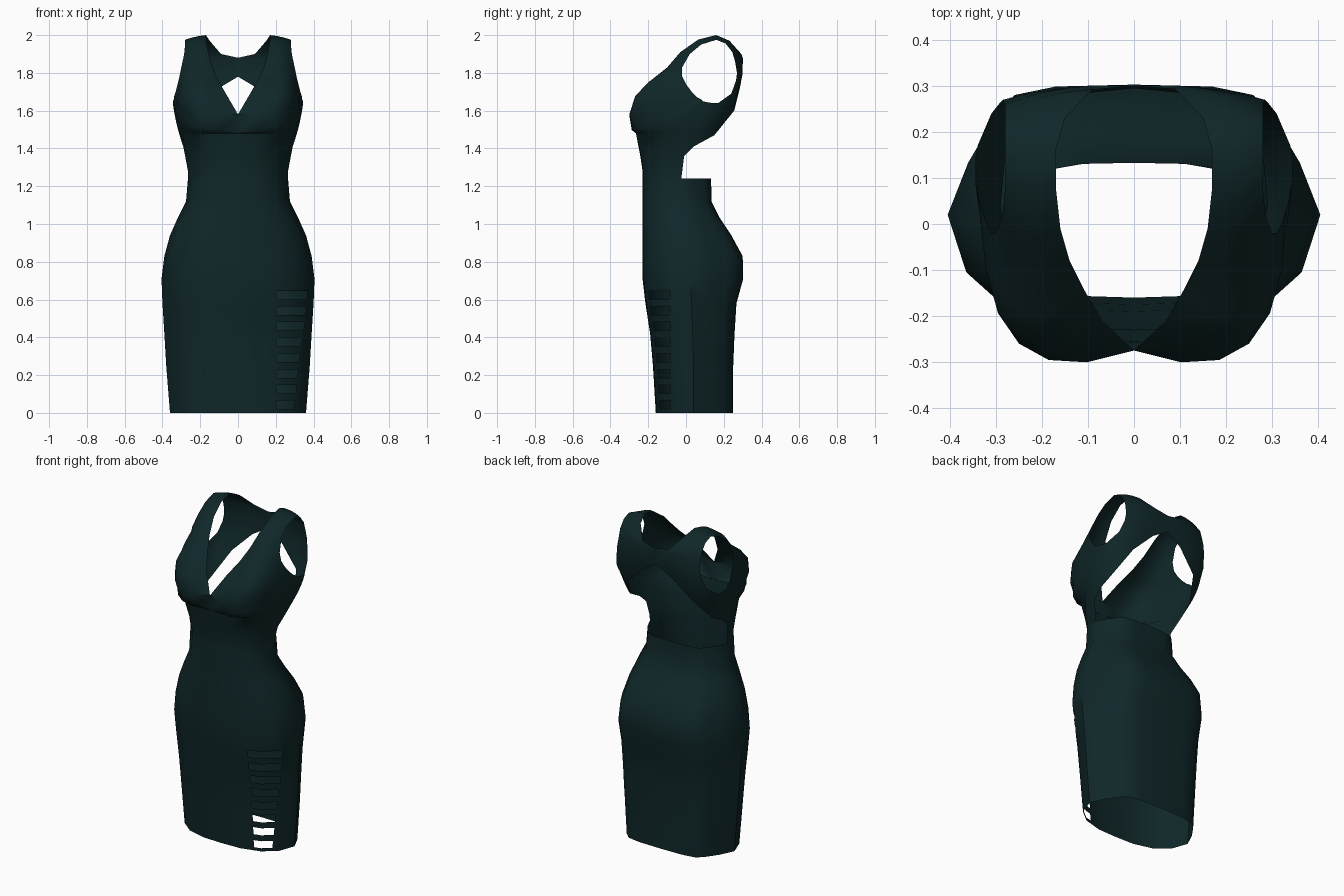
import bpy
import bmesh
from math import radians
from mathutils import Vector

if "Cube" in bpy.data.objects:
    bpy.data.objects.remove(bpy.data.objects["Cube"], do_unlink=True)

# One fabric colour
fabric = bpy.data.materials.new("dark_teal_fabric")
fabric.use_nodes = True
teal = (0.005, 0.020, 0.022, 1.0)
fabric.diffuse_color = teal
fabric.node_tree.nodes["Principled BSDF"].inputs["Base Color"].default_value = teal

# Half cross-section as fractions of half width and depth from the side seam
FRONT_SHAPE = [(0, 1), (.35, .98), (.68, .82), (.9, .5), (1, 0)]
BACK_SHAPE = [(.89, .4), (.75, .74), (.64, .92), (.42, .985), (0, 1)]


def section(height, width, front, seam, back=None):
    """Half ring from centre front to the side seam, then to centre back."""
    ring = [Vector((width * fx, seam + (front - seam) * fy, height))
            for fx, fy in FRONT_SHAPE]
    if back is not None:
        ring += [Vector((width * fx, seam + (back - seam) * fy, height))
                 for fx, fy in BACK_SHAPE]
    return ring


def add_grid(bm, rows, closed=False):
    """Bridge rows of points into quads on both sides of the body."""
    for side in (1, -1):
        grid = [[bm.verts.new((side * p.x / 100, p.y / 100, p.z / 100)) for p in row]
                for row in rows]
        if closed:
            grid.append(grid[0])
        for lower, upper in zip(grid, grid[1:]):
            for j in range(len(lower) - 1):
                quad = [lower[j], lower[j + 1], upper[j + 1], upper[j]]
                bm.faces.new(quad if side > 0 else quad[::-1])


def finish(name, bm):
    """Weld the halves, orient the faces and make a smooth shaded object."""
    bmesh.ops.remove_doubles(bm, verts=bm.verts[:], dist=0.0005)
    bmesh.ops.recalc_face_normals(bm, faces=bm.faces[:])
    mesh = bpy.data.meshes.new(name)
    bm.to_mesh(mesh)
    bm.free()
    mesh.materials.append(fabric)
    obj = bpy.data.objects.new(name, mesh)
    bpy.context.collection.objects.link(obj)
    bpy.ops.object.select_all(action="DESELECT")
    obj.select_set(True)
    bpy.context.view_layer.objects.active = obj
    bpy.ops.object.shade_smooth_by_angle(angle=radians(40))
    return obj


def cut_local(bm, point, normal):
    """Slice only the faces around the ladder of slits."""
    faces = []
    for face in bm.faces:
        centre = face.calc_center_median()
        if centre.x > 0.08 and centre.y < 0.05 and centre.z < 0.75:
            faces.append(face)
    edges = {e for f in faces for e in f.edges}
    verts = {v for f in faces for v in f.verts}
    bmesh.ops.bisect_plane(bm, geom=list(verts) + list(edges) + faces,
                           dist=0.0001, plane_co=point, plane_no=normal)


# Skirt: height, half width, front, side seam, back
skirt_rows = [
    (0, 36, -16, 4, 25),
    (25, 38, -17.5, 4, 25),
    (42, 39, -19, 3.5, 25.7),
    (58, 40, -21.5, 3, 26.7),
    (71, 40.5, -23, 2, 30.3),
    (83, 39, -23, 1, 30),
    (94, 36, -23, 0, 24),
    (103, 32, -23, -1, 18),
    (112, 27.5, -23, -2, 13.5),
    (124, 26.5, -23, -2.5, 13.3),
]
skirt = bmesh.new()
add_grid(skirt, [section(*row) for row in skirt_rows])
bmesh.ops.remove_doubles(skirt, verts=skirt.verts[:], dist=0.0005)

# Ladder of slits on the left front of the skirt
SLIT_COUNT, SLIT_PITCH, SLIT_HEIGHT = 8, 0.083, 0.045
SLIT_INNER, SLIT_OUTER, SLIT_START = 0.205, -0.085, 0.02
slits = [(SLIT_START + i * SLIT_PITCH, SLIT_START + i * SLIT_PITCH + SLIT_HEIGHT)
         for i in range(SLIT_COUNT)]
cut_local(skirt, (SLIT_INNER, 0, 0), (1, 0, 0))
cut_local(skirt, (0, SLIT_OUTER, 0), (0, 1, 0))
for bottom, top in slits:
    cut_local(skirt, (0, 0, bottom), (0, 0, 1))
    cut_local(skirt, (0, 0, top), (0, 0, 1))
openings = []
for face in skirt.faces:
    centre = face.calc_center_median()
    if centre.x > SLIT_INNER and centre.y < SLIT_OUTER:
        if any(bottom < centre.z < top for bottom, top in slits):
            openings.append(face)
bmesh.ops.delete(skirt, geom=openings, context="FACES")
finish("skirt", skirt)

# Bodice edges, running from the shoulder down the front, under the arm
# and up the back: armhole, bust contour, then neckline and open back
armhole = [
    (28, 16, 197.5), (28, 8, 195), (28.5, 2, 190), (30, -2, 183),
    (31, -2, 178), (32, 0, 174), (33, 3, 170), (34, 6, 167),
    (34, 8, 166), (34.5, 9, 165), (34.5, 11, 164.5), (34.5, 14, 164),
    (34, 17, 164), (31, 24, 169), (29, 26.5, 176), (28.5, 27, 180),
    (28, 26, 186), (28, 24.5, 191), (28, 21, 195.5),
]
contour = [
    (23, 16, 199), (22, 6, 197), (23, -3, 190.5), (23, -10, 182),
    (24, -19, 175), (25, -25, 168), (25, -26, 160), (24, -25, 155),
    (27, -21, 154), (30, -13, 154), (32, -2, 155), (32.5, 8, 153),
    (31.5, 17, 156), (28, 25.5, 165.5), (21, 28.5, 175), (15, 29.5, 179.5),
    (15, 29.5, 187), (20, 27.5, 191), (22, 22, 197),
]
outer_edge = [
    (17, 16, 200), (17, 8, 198), (16, -1, 192), (14, -8, 184),
    (11, -14, 177), (7, -21, 170), (0, -27.5, 158), (0, -25.5, 148),
    (14, -26.5, 148), (23, -20, 147), (29, -8, 146), (29, 4, 141),
    (28, 15, 147), (22, 25.5, 160), (10, 28.5, 172), (0, 29.5, 178),
    (0, 30, 188), (9, 29.3, 190), (15, 23, 197),
]


def spoke(a, m, o, steps=6):
    """Quadratic curve through an armhole, contour and edge point."""
    a, m, o = Vector(a), Vector(m), Vector(o)
    points = []
    for i in range(steps + 1):
        t = i / steps
        points.append(a * (1 - t) * (1 - 2 * t) + m * 4 * t * (1 - t) + o * t * (2 * t - 1))
    return points


bodice = bmesh.new()
add_grid(bodice, [spoke(*trio) for trio in zip(armhole, contour, outer_edge)], closed=True)

# Midriff: joins the skirt waist to the lower edge of the bust
waist = section(*skirt_rows[-1])[:len(FRONT_SHAPE)]
under_bust = [Vector(p) for p in outer_edge[7:12]]
add_grid(bodice, [waist, section(128, 26.5, -23, -2),
                  section(136, 28, -24.2, -1), under_bust])
finish("bodice", bodice)
